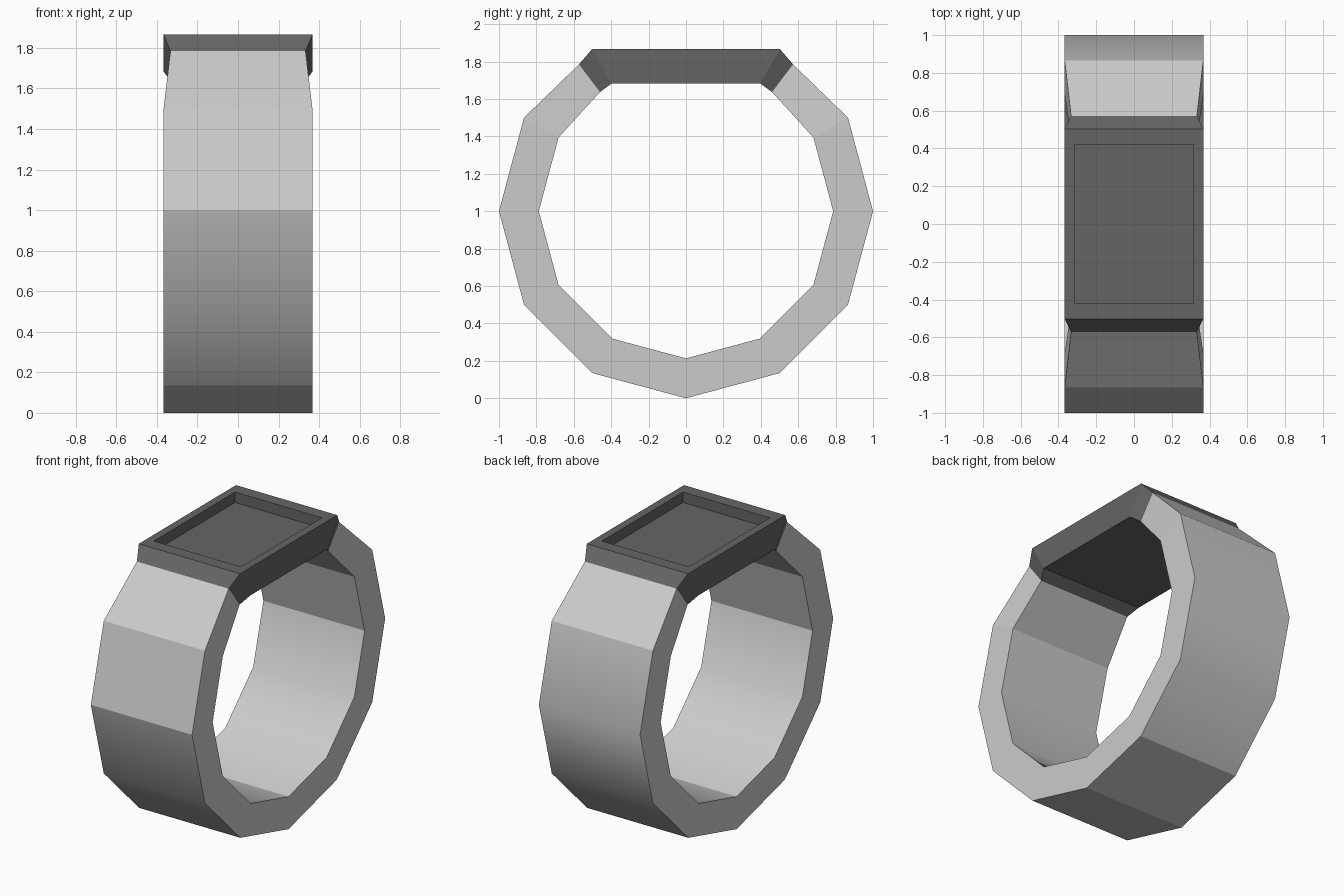
import bpy, bmesh
from math import sin, cos, radians

if "Cube" in bpy.data.objects:
    bpy.data.objects.remove(bpy.data.objects["Cube"])

HALF_WIDTH = 0.367
JOINT = [(0.572, 1.785), (0.46, 1.637), 0.333]   # outer point, inner point, half width


def mirrored(section):
    (oy, oz), (iy, iz), w = section
    return [(-oy, oz), (-iy, iz), w]


def loft(bm, sections):
    """Skin a rectangular cross-section through a row of sections, ends left open."""
    rings = []
    for (oy, oz), (iy, iz), w in sections:
        rings.append([bm.verts.new(p) for p in
                      ((-w, oy, oz), (w, oy, oz), (w, iy, iz), (-w, iy, iz))])
    for a, b in zip(rings, rings[1:]):
        for i in range(4):
            j = (i + 1) % 4
            bm.faces.new((a[i], a[j], b[j], b[i]))
    bmesh.ops.recalc_face_normals(bm, faces=bm.faces)


def finish(bm, name):
    mesh = bpy.data.meshes.new(name)
    bm.to_mesh(mesh)
    bm.free()
    obj = bpy.data.objects.new(name, mesh)
    bpy.context.collection.objects.link(obj)
    return obj


# Band: twelve-sided ring, open at the top, narrowing where it meets the head
ring = []
for k in range(9):
    a = radians(30 - 30 * k)
    ring.append([(cos(a), 1 + sin(a)),
                 (0.787 * cos(a), 1 + 0.787 * sin(a)), HALF_WIDTH])
bm = bmesh.new()
loft(bm, [JOINT] + ring + [mirrored(JOINT)])
for f in bm.faces:
    f.smooth = True
for e in bm.edges:
    p, q = (v.co for v in e.verts)
    across = abs(p.x - q.x) > 0.5
    e.smooth = across and (0.3 < p.z < 0.7 or p.y > 0.95)
finish(bm, "band")

# Head: bevelled block with a shallow rectangular recess on top
corner = [(0.503, 1.866), (0.397, 1.683), HALF_WIDTH]
bm = bmesh.new()
loft(bm, [JOINT, corner, mirrored(corner), mirrored(JOINT)])
top = max(bm.faces, key=lambda f: f.calc_center_median().z)
bmesh.ops.inset_region(bm, faces=[top], thickness=0.05)
for v in top.verts:
    v.co.x = 0.315 if v.co.x > 0 else -0.315
    v.co.y = 0.42 if v.co.y > 0 else -0.42
floor = bmesh.ops.extrude_discrete_faces(bm, faces=[top])["faces"][0]
for v in floor.verts:
    v.co.z -= 0.068
head = finish(bm, "head")

dark = bpy.data.materials.new("dark_grey")
dark.diffuse_color = (0.13, 0.13, 0.13, 1)
dark.use_nodes = True
dark.node_tree.nodes["Principled BSDF"].inputs["Base Color"].default_value = dark.diffuse_color
head.data.materials.append(dark)
